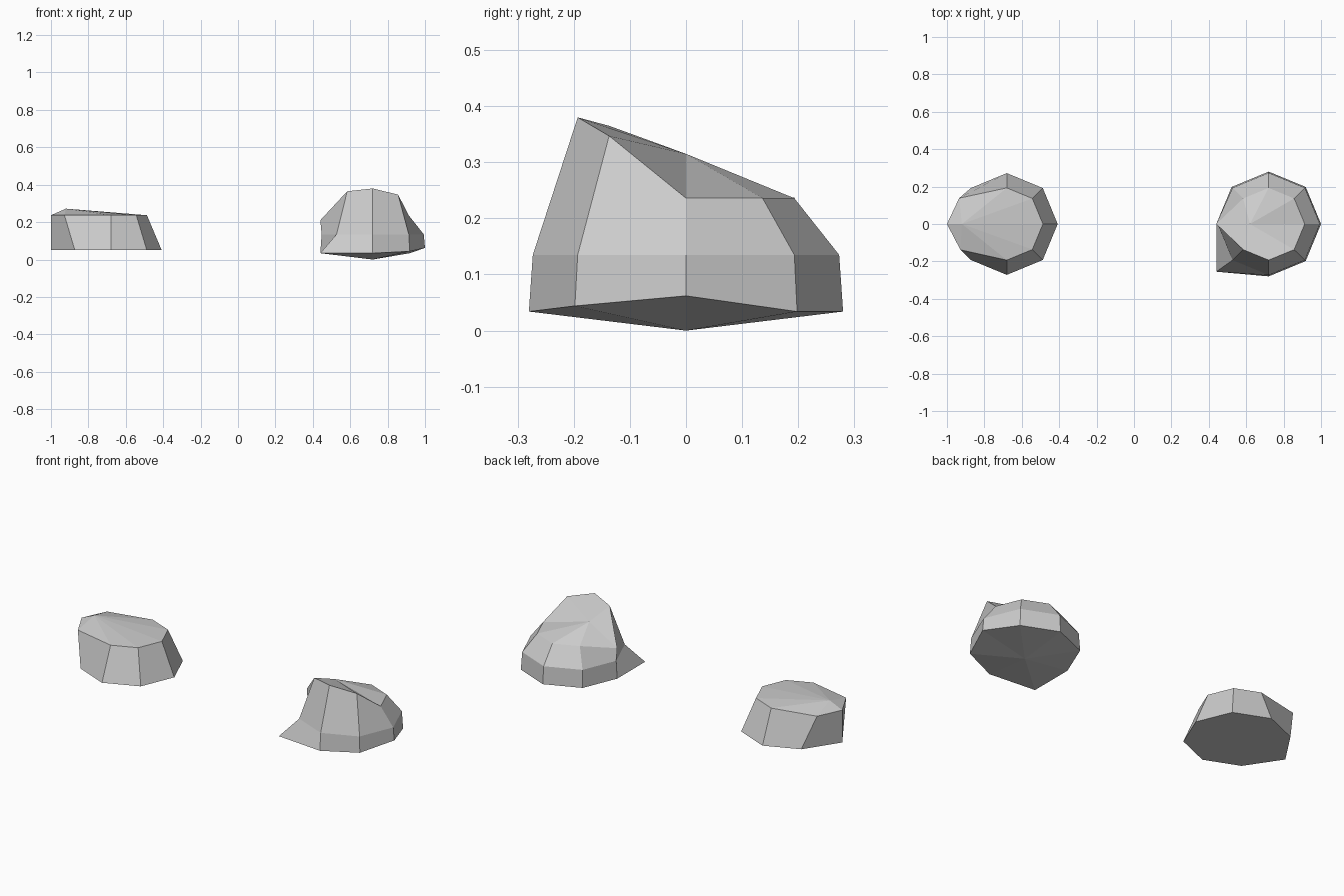
import bpy, bmesh
from math import cos, sin, radians

if "Cube" in bpy.data.objects:
    bpy.data.objects.remove(bpy.data.objects["Cube"])


def make_rock(name, cx, rings, apex, base=None, sides=8):
    """Stacked octagon rings (radius, z, {corner: moved position}) with a fan on top."""
    bm = bmesh.new()
    loops = []
    for radius, z, moved in rings:
        loop = []
        for k in range(sides):
            a = radians(360 / sides * k)
            pos = (cx + radius * cos(a), radius * sin(a), z)
            loop.append(bm.verts.new(moved.get(k, pos)))
        loops.append(loop)
    top = bm.verts.new(apex)
    low = bm.verts.new(base) if base else None
    for k in range(sides):
        n = (k + 1) % sides
        for a, b in zip(loops, loops[1:]):
            bm.faces.new((a[k], a[n], b[n], b[k]))
        bm.faces.new((loops[-1][k], loops[-1][n], top))
        if low:
            bm.faces.new((loops[0][n], loops[0][k], low))
    if not low:
        bm.faces.new(loops[0][::-1])
    bmesh.ops.recalc_face_normals(bm, faces=bm.faces)
    mesh = bpy.data.meshes.new(name)
    bm.to_mesh(mesh)
    bm.free()
    obj = bpy.data.objects.new(name, mesh)
    bpy.context.collection.objects.link(obj)
    return obj


# Low flat rock, its top pulled out to the left
make_rock("flat_rock", -0.68, [
    (0.272, 0.05, {4: (-1.0, 0, 0.05)}),
    (0.193, 0.237, {3: (-0.935, 0.138, 0.237), 4: (-1.0, 0, 0.237),
                    5: (-0.928, -0.138, 0.237)}),
], apex=(-0.92, 0, 0.272))

# Taller rock, its top raised toward the front and a base corner pulled out
make_rock("tall_rock", 0.72, [
    (0.28, 0.034, {0: (1.0, 0, 0.062), 5: (0.44, -0.255, 0.034),
                   7: (0.918, -0.198, 0.044)}),
    (0.273, 0.135, {}),
    (0.193, 0.236, {4: (0.44, 0, 0.21), 5: (0.584, -0.137, 0.365),
                    6: (0.72, -0.193, 0.38), 7: (0.856, -0.137, 0.347)}),
], apex=(0.62, 0, 0.315), base=(0.72, 0, 0.0))
